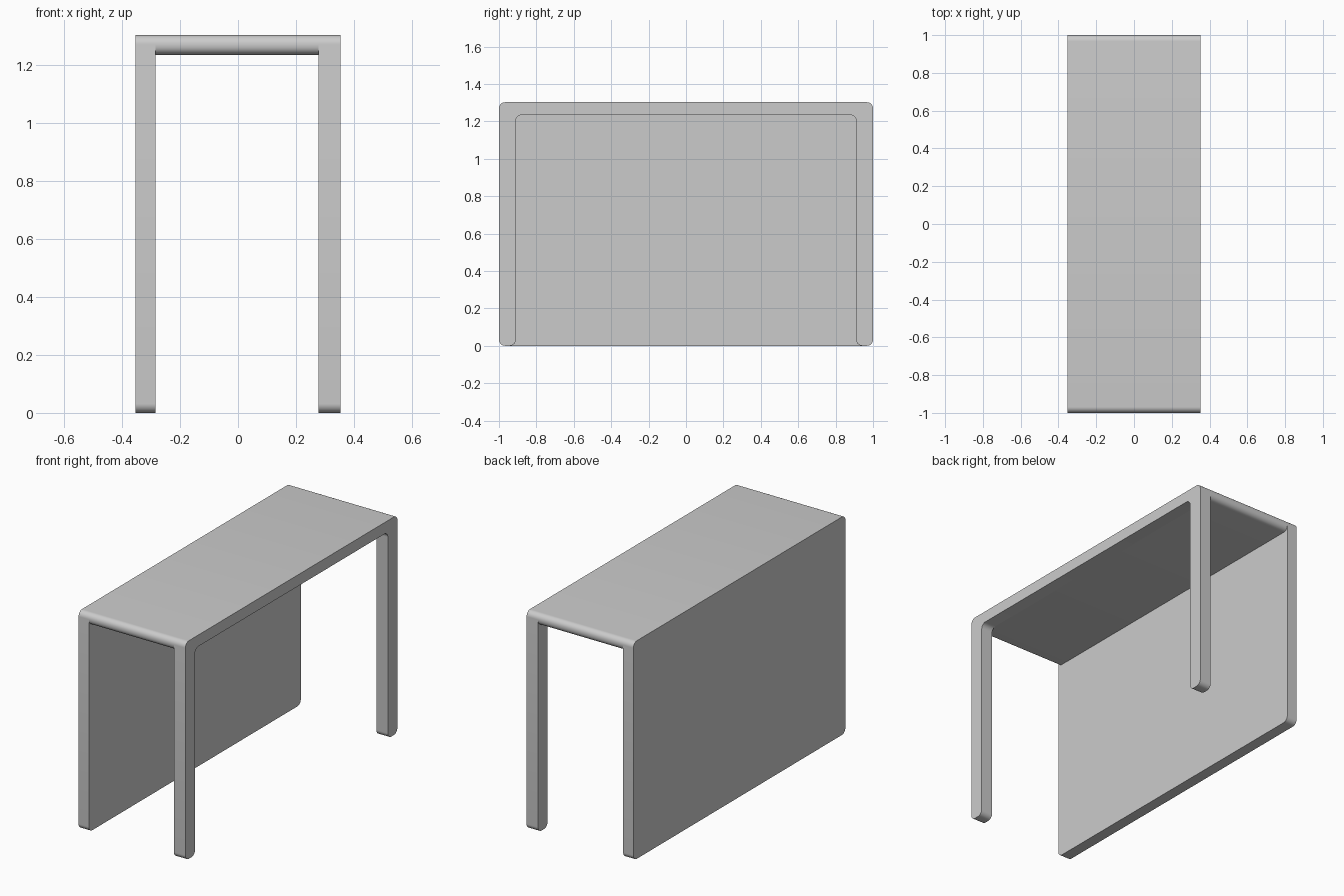
import bpy, bmesh, math
from mathutils import Vector

if "Cube" in bpy.data.objects:
    bpy.data.objects.remove(bpy.data.objects["Cube"])

TOP, UNDER = 1.302, 1.234      # table top heights
LEG = 0.91                     # inner side of the legs in y
R = 0.032                      # corner rounding


def rounded(corners, steps=8):
    """Closed (y, z) outline with each (y, z, radius) right-angle corner rounded."""
    pts, n = [], len(corners)
    for i, (y, z, r) in enumerate(corners):
        p = Vector((y, z))
        a = (Vector(corners[i - 1][:2]) - p).normalized() * r
        b = (Vector(corners[(i + 1) % n][:2]) - p).normalized() * r
        for k in range(steps + 1):
            t = math.pi / 2 * k / steps
            pts.append(p + a * (1 - math.sin(t)) + b * (1 - math.cos(t)))
    return pts


def extrude(name, corners, x0, x1):
    """Extrude a rounded (y, z) outline from x0 to x1."""
    bm = bmesh.new()
    face = bm.faces.new([bm.verts.new((x0, p.x, p.y)) for p in rounded(corners)])
    out = bmesh.ops.extrude_face_region(bm, geom=[face], use_keep_orig=True)
    verts = [v for v in out["geom"] if isinstance(v, bmesh.types.BMVert)]
    bmesh.ops.translate(bm, verts=verts, vec=(x1 - x0, 0, 0))
    bmesh.ops.recalc_face_normals(bm, faces=bm.faces)
    mesh = bpy.data.meshes.new(name)
    bm.to_mesh(mesh)
    bm.free()
    obj = bpy.data.objects.new(name, mesh)
    bpy.context.collection.objects.link(obj)
    bpy.ops.object.select_all(action="DESELECT")
    obj.select_set(True)
    bpy.context.view_layer.objects.active = obj
    bpy.ops.object.shade_smooth_by_angle(angle=math.radians(30))
    return obj


# Solid panel on the left side
extrude("side_panel",
        [(-1, 0, R), (1, 0, R), (1, TOP, R), (-1, TOP, R)], -0.353, -0.285)

# Top board between panel and leg frame
extrude("table_top",
        [(-1, UNDER, R), (1, UNDER, R), (1, TOP, R), (-1, TOP, R)], -0.285, 0.277)

# Right side: rail with two legs in one piece
extrude("leg_frame",
        [(-1, 0, R), (-LEG, 0, R), (-LEG, UNDER, R), (LEG, UNDER, R),
         (LEG, 0, R), (1, 0, R), (1, TOP, R), (-1, TOP, R)], 0.277, 0.353)
